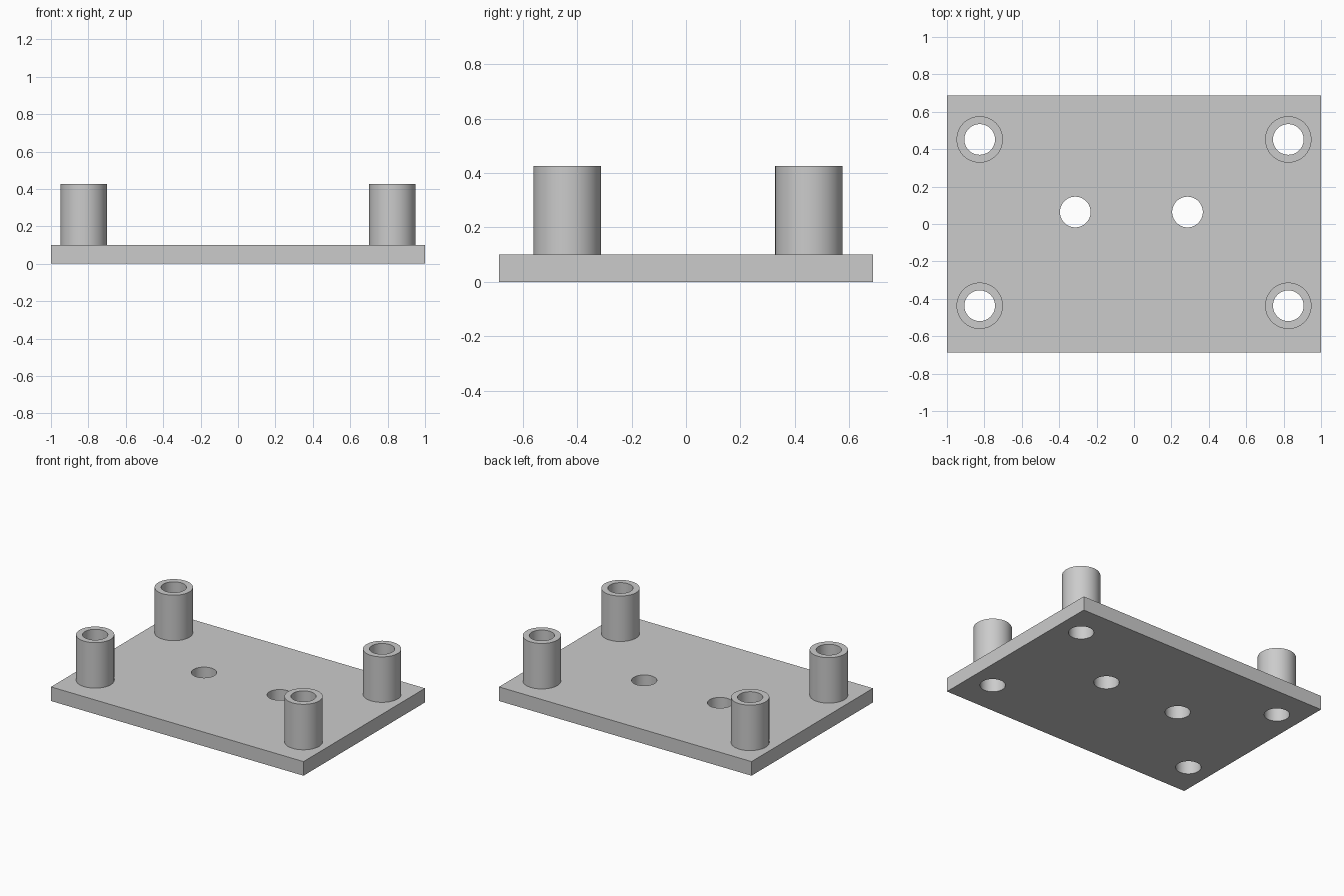
import bpy
import bmesh
import math
from mathutils import Matrix, Vector

PLATE = (2.0, 1.374, 0.101)
TOP = 0.4265
OUTER, BORE = 0.124, 0.082
SEGMENTS = 64
POSTS = {
    "front_left": (0.825, -0.437),
    "front_right": (-0.825, -0.437),
    "back_left": (0.825, 0.452),
    "back_right": (-0.825, 0.452),
}
CENTRE_HOLES = [(-0.314, 0.064), (0.286, 0.064)]

default = bpy.data.objects.get("Cube")
if default:
    bpy.data.objects.remove(default, do_unlink=True)

grey = bpy.data.materials.new("light grey")
grey.use_nodes = True
grey.diffuse_color = (0.6, 0.6, 0.6, 1)
grey.node_tree.nodes["Principled BSDF"].inputs["Base Color"].default_value = (0.6, 0.6, 0.6, 1)


def add_object(name, bm):
    bmesh.ops.recalc_face_normals(bm, faces=bm.faces)
    mesh = bpy.data.meshes.new(name)
    bm.to_mesh(mesh)
    bm.free()
    mesh.materials.append(grey)
    obj = bpy.data.objects.new(name, mesh)
    bpy.context.collection.objects.link(obj)
    return obj


def smooth(obj):
    bpy.ops.object.select_all(action="DESELECT")
    obj.select_set(True)
    bpy.context.view_layer.objects.active = obj
    bpy.ops.object.shade_smooth_by_angle(angle=math.radians(30))


# Base plate
bm = bmesh.new()
bmesh.ops.create_cube(bm, size=1)
bmesh.ops.scale(bm, vec=PLATE, verts=bm.verts)
bmesh.ops.translate(bm, vec=(0, 0, PLATE[2] / 2), verts=bm.verts)
plate = add_object("base_plate", bm)

# Through holes, drilled under every post and in the middle
bm = bmesh.new()
for x, y in list(POSTS.values()) + CENTRE_HOLES:
    bmesh.ops.create_cone(bm, cap_ends=True, segments=SEGMENTS, radius1=BORE, radius2=BORE,
                          depth=1, matrix=Matrix.Translation((x, y, 0)))
drill = add_object("hole_cutter", bm)
drill.hide_render = True
cut = plate.modifiers.new("holes", "BOOLEAN")
cut.operation = "DIFFERENCE"
cut.solver = "EXACT"
cut.object = drill
bpy.context.view_layer.objects.active = plate
bpy.ops.object.modifier_apply(modifier=cut.name)
bpy.data.objects.remove(drill, do_unlink=True)
smooth(plate)

# Hollow corner posts, each a turned profile left open where it meets the plate
for corner, (x, y) in POSTS.items():
    bm = bmesh.new()
    profile = [(OUTER, PLATE[2]), (OUTER, TOP), (BORE, TOP), (BORE, PLATE[2])]
    verts = [bm.verts.new((r, 0, z)) for r, z in profile]
    edges = [bm.edges.new(pair) for pair in zip(verts, verts[1:])]
    bmesh.ops.spin(bm, geom=verts + edges, cent=(0, 0, 0), axis=(0, 0, 1),
                   angle=math.tau, steps=SEGMENTS, use_merge=True)
    bmesh.ops.remove_doubles(bm, verts=bm.verts, dist=0.0001)
    bmesh.ops.recalc_face_normals(bm, faces=bm.faces)
    # Keep the rim facing up
    rim = max(bm.faces, key=lambda f: f.calc_center_median().z)
    flip = rim.normal.dot(Vector((0, 0, 1))) < 0
    post = add_object(corner + "_post", bm)
    if flip:
        post.data.flip_normals()
    post.location = (x, y, 0)
    smooth(post)
